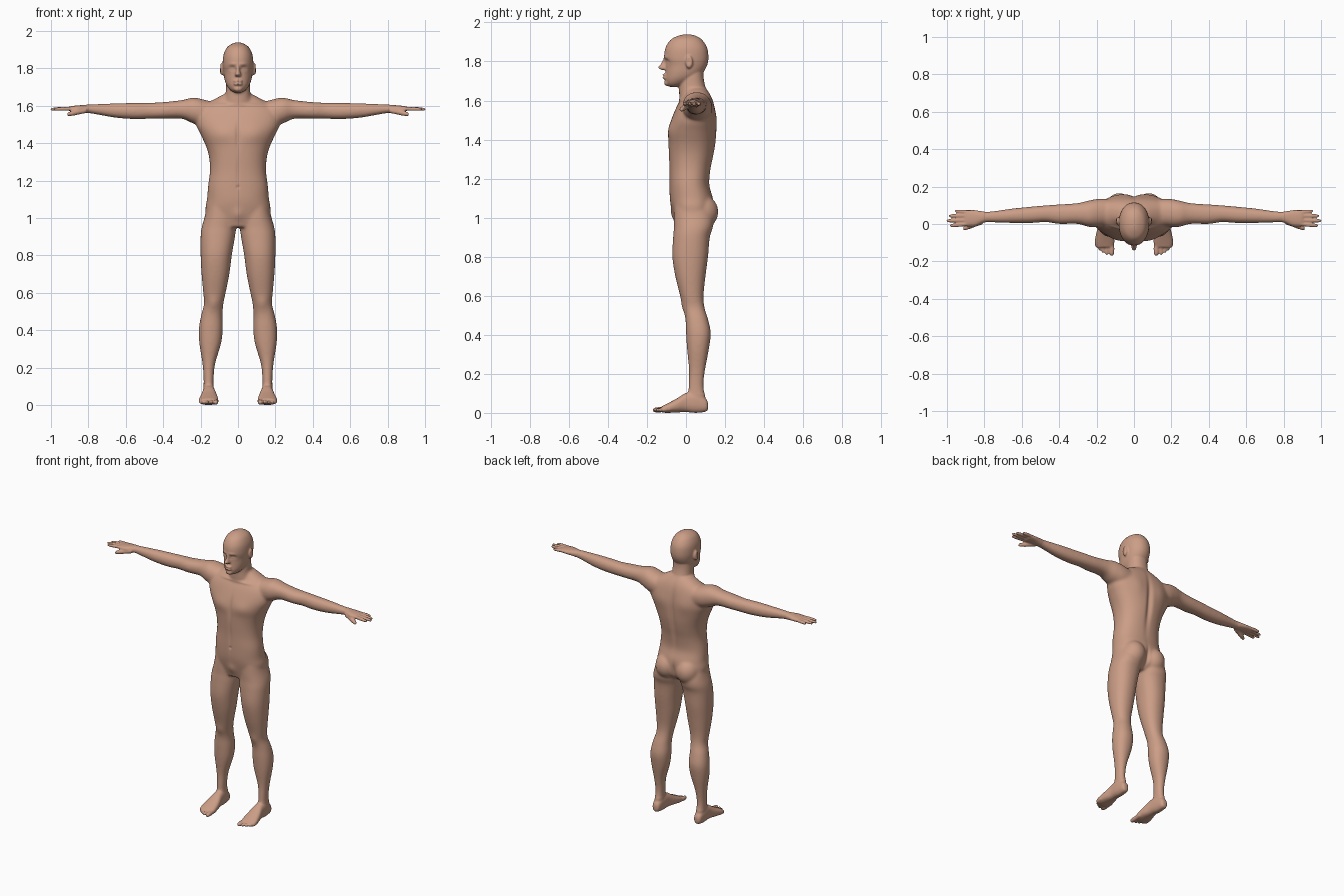
import bpy
import bmesh
from math import cos, sin, pi, exp, copysign
from mathutils import Matrix, Vector

default_cube = bpy.data.objects.get("Cube")
if default_cube:
    bpy.data.objects.remove(default_cube, do_unlink=True)

SEGMENTS = 40
STEPS = 5
# Which coordinates a ring's (position, first span, second span) stand for
AXES = {"x": (0, 1, 2), "y": (1, 0, 2), "z": (2, 0, 1)}
BOTH = (1, -1)

bm = bmesh.new()


def spline(a, b, c, d, t):
    """Catmull-Rom blend between two neighbouring ring values."""
    return b + t * ((c - a) + t * ((2 * a - 5 * b + 4 * c - d) + t * (3 * (b - c) + d - a))) / 2


def smooth_rows(rows):
    """Refine a short list of rings into a flowing one."""
    result = []
    last = len(rows) - 1
    for i in range(last):
        around = (rows[max(i - 1, 0)], rows[i], rows[i + 1], rows[min(i + 2, last)])
        for step in range(STEPS):
            result.append([spline(*column, step / STEPS) for column in zip(*around)])
    result.append(list(rows[last]))
    return result


def power(value, exponent):
    return copysign(abs(value) ** exponent, value)


def loft(axis, rows, side=1, squareness=2.2):
    """Closed loft; each row is position, low and high of both spans."""
    order = AXES[axis]
    rings = []
    for position, low_a, high_a, low_b, high_b in smooth_rows(rows):
        ring = []
        for k in range(SEGMENTS):
            angle = 2 * pi * k / SEGMENTS
            a = (low_a + high_a) / 2 + (high_a - low_a) / 2 * power(cos(angle), 2 / squareness)
            b = (low_b + high_b) / 2 + (high_b - low_b) / 2 * power(sin(angle), 2 / squareness)
            co = Vector()
            for index, value in zip(order, (position, a, b)):
                co[index] = value
            co.x *= side
            ring.append(bm.verts.new(co))
        rings.append(ring)
    for lower, upper in zip(rings, rings[1:]):
        for k in range(SEGMENTS):
            n = (k + 1) % SEGMENTS
            bm.faces.new((lower[k], lower[n], upper[n], upper[k]))
    bm.faces.new(rings[0])
    bm.faces.new(rings[-1])


def centred(rows):
    """Rows of height, half width, front and back."""
    return [(z, -w, w, front, back) for z, w, front, back in rows]


def ellipsoid(centre, radii, side=1):
    place = Matrix.Translation((centre[0] * side, centre[1], centre[2]))
    bmesh.ops.create_uvsphere(bm, u_segments=24, v_segments=16, radius=1,
                              matrix=place @ Matrix.Diagonal((*radii, 1)))


def digit(axis, start, end, radius, side):
    """Finger or toe with a rounded tip."""
    order = AXES[axis]
    rows = []
    for t, scale in ((0, 1), (.4, .95), (.6, 1), (.88, .85), (.97, .55), (1, .2)):
        p = Vector(start).lerp(Vector(end), t)
        r = radius * scale
        rows.append((p[order[0]], p[order[1]] - r, p[order[1]] + r,
                     p[order[2]] - r, p[order[2]] + r))
    loft(axis, rows, side, 2)


# Torso and neck
loft("z", centred([
    (.95, .1, -.05, .09), (.99, .16, -.06, .13), (1.05, .174, -.075, .14),
    (1.1, .166, -.083, .138), (1.17, .16, -.085, .12), (1.25, .15, -.085, .127),
    (1.32, .154, -.088, .142), (1.38, .17, -.09, .152), (1.44, .197, -.09, .156),
    (1.5, .225, -.076, .156), (1.56, .225, -.052, .148), (1.6, .19, -.03, .138),
    (1.63, .135, -.01, .125), (1.66, .08, 0, .105)]), squareness=2.3)
loft("z", centred([
    (1.56, .085, -.03, .13), (1.62, .078, -.035, .12), (1.67, .066, -.035, .1),
    (1.72, .063, -.03, .09), (1.78, .06, -.02, .09)]))

# Head, nose, lips and chin
loft("z", centred([
    (1.938, .01, -.015, .025), (1.93, .034, -.045, .053), (1.91, .06, -.08, .083),
    (1.87, .078, -.105, .108), (1.82, .082, -.112, .115), (1.78, .078, -.104, .108),
    (1.74, .072, -.105, .085), (1.71, .061, -.106, .05), (1.685, .042, -.1, 0),
    (1.67, .02, -.085, -.03)]), squareness=2.15)
loft("z", centred([
    (1.82, .008, -.114, -.08), (1.79, .01, -.128, -.08), (1.768, .016, -.143, -.08),
    (1.757, .014, -.126, -.08)]), squareness=2)
for height in (1.731, 1.716):
    ellipsoid((0, -.106, height), (.024, .014, .008))
ellipsoid((0, -.096, 1.69), (.024, .016, .016))

for side in BOTH:
    # Ears
    ellipsoid((.086, .016, 1.797), (.013, .019, .033), side)
    # Buttocks
    ellipsoid((.078, .08, 1.03), (.078, .086, .088), side)
    # Arm, from shoulder to palm
    loft("x", [
        (.1, 0, .13, 1.5, 1.61), (.18, -.015, .135, 1.49, 1.632),
        (.24, -.016, .126, 1.505, 1.643), (.3, 0, .112, 1.53, 1.63),
        (.4, 0, .105, 1.53, 1.619), (.47, .01, .1, 1.53, 1.616),
        (.55, .005, .093, 1.528, 1.615), (.65, .005, .083, 1.535, 1.613),
        (.75, .008, .069, 1.552, 1.609), (.8, .008, .067, 1.56, 1.606),
        (.85, -.012, .074, 1.565, 1.602), (.89, -.012, .074, 1.568, 1.598),
        (.905, -.008, .07, 1.574, 1.594)], side)
    # Fingers and thumb
    for base, tip, reach in ((0, -.009, .985), (.022, .017, 1.004),
                             (.044, .043, .992), (.063, .069, .958)):
        digit("x", (.87, base, 1.585), (reach, tip, 1.581), .0105, side)
    digit("x", (.81, .012, 1.575), (.915, -.026, 1.553), .014, side)
    # Leg
    loft("z", [
        (1.06, .02, .165, -.06, .12), (1, .01, .18, -.062, .14),
        (.95, .01, .194, -.062, .138), (.9, .016, .2, -.066, .122),
        (.8, .033, .2, -.07, .113), (.7, .046, .195, -.055, .1),
        (.6, .066, .186, -.03, .09), (.54, .078, .182, -.014, .095),
        (.48, .083, .197, -.003, .113), (.41, .081, .209, 0, .127),
        (.33, .09, .207, .005, .118), (.22, .122, .19, .015, .098),
        (.14, .13, .184, .013, .09), (.07, .13, .184, .01, .1),
        (.03, .14, .175, .02, .09)], side)
    # Foot and toes
    loft("y", [
        (.113, .145, .17, .02, .05), (.1, .132, .182, .006, .075),
        (.05, .125, .188, 0, .11), (0, .12, .19, .004, .102),
        (-.05, .109, .202, .002, .072), (-.1, .105, .21, 0, .046),
        (-.125, .112, .202, .003, .034)], side, 2.4)
    for across, reach, radius in ((.119, -.171, .0145), (.145, -.167, .0105),
                                  (.165, -.156, .01), (.183, -.142, .01), (.199, -.125, .01)):
        digit("y", (across, -.08, .02), (across, reach, .014), radius, side)

# Fuse all the parts into one skin
bmesh.ops.recalc_face_normals(bm, faces=bm.faces)
mesh = bpy.data.meshes.new("body_parts")
bm.to_mesh(mesh)
bm.free()
body = bpy.data.objects.new("body", mesh)
bpy.context.collection.objects.link(body)
remesh = body.modifiers.new("fuse", "REMESH")
remesh.mode = "VOXEL"
remesh.voxel_size = .0052
graph = bpy.context.evaluated_depsgraph_get()
skin_mesh = bpy.data.meshes.new_from_object(body.evaluated_get(graph))
body.modifiers.clear()
body.data = skin_mesh
bpy.data.meshes.remove(mesh)

# Soften broad forms strongly, fine features only a little
bm = bmesh.new()
bm.from_mesh(skin_mesh)
broad = [v for v in bm.verts if abs(v.co.x) < .8 and .1 < v.co.z < 1.67]
for verts, rounds in ((list(bm.verts), 2), (broad, 16)):
    for _ in range(rounds):
        bmesh.ops.smooth_vert(bm, verts=verts, factor=.5,
                              use_axis_x=True, use_axis_y=True, use_axis_z=True)

# Sculpted relief on both halves: centre, reach, push along y
RELIEF = [
    ((.031, -.1, 1.8), (.017, .04, .011), .011),        # eye sockets
    ((.031, -.1, 1.797), (.011, .03, .006), -.006),     # eyelids
    ((.028, -.11, 1.823), (.022, .03, .007), -.004),    # brows
    ((0, -.12, 1.7235), (.022, .03, .003), .004),       # mouth line
    ((0, .15, 1.4), (.018, .06, .16), -.014),           # spine
    ((.09, .15, 1.5), (.05, .05, .06), .006),           # shoulder blades
    ((.085, -.08, 1.45), (.06, .05, .045), -.007),      # chest
    ((0, -.09, 1.44), (.012, .05, .07), .007),          # breastbone
    ((0, -.085, 1.24), (.009, .04, .09), .004),         # belly line
    ((0, -.085, 1.165), (.007, .03, .008), .006),       # navel
    ((.07, -.03, 1.605), (.05, .04, .008), -.005),      # collar bones
    ((.13, -.015, .545), (.03, .03, .035), -.006),      # kneecaps
    ((0, .14, 1.01), (.012, .06, .06), -.012),          # cleft
    ((0, -.065, 1.015), (.03, .03, .035), -.008),       # groin
]
for v in bm.verts:
    x, y, z = abs(v.co.x), v.co.y, v.co.z
    for centre, reach, push in RELIEF:
        distance = sum(((p - c) / r) ** 2 for p, c, r in zip((x, y, z), centre, reach))
        if distance < 6:
            v.co.y += push * exp(-distance)
    # Ear hollows
    hollow = ((y - .014) / .009) ** 2 + ((z - 1.8) / .016) ** 2
    if .085 < x < .12 and hollow < 6:
        v.co.x -= copysign(.007 * exp(-hollow), v.co.x)
    v.co.z = max(v.co.z, 0)
bm.to_mesh(skin_mesh)
bm.free()
skin_mesh.name = "body"

# Skin colour
skin = bpy.data.materials.new("skin")
skin.use_nodes = True
colour = (.60, .34, .24, 1)
skin.diffuse_color = colour
skin.node_tree.nodes["Principled BSDF"].inputs["Base Color"].default_value = colour
skin_mesh.materials.clear()
skin_mesh.materials.append(skin)
for polygon in skin_mesh.polygons:
    polygon.use_smooth = True
    polygon.material_index = 0
